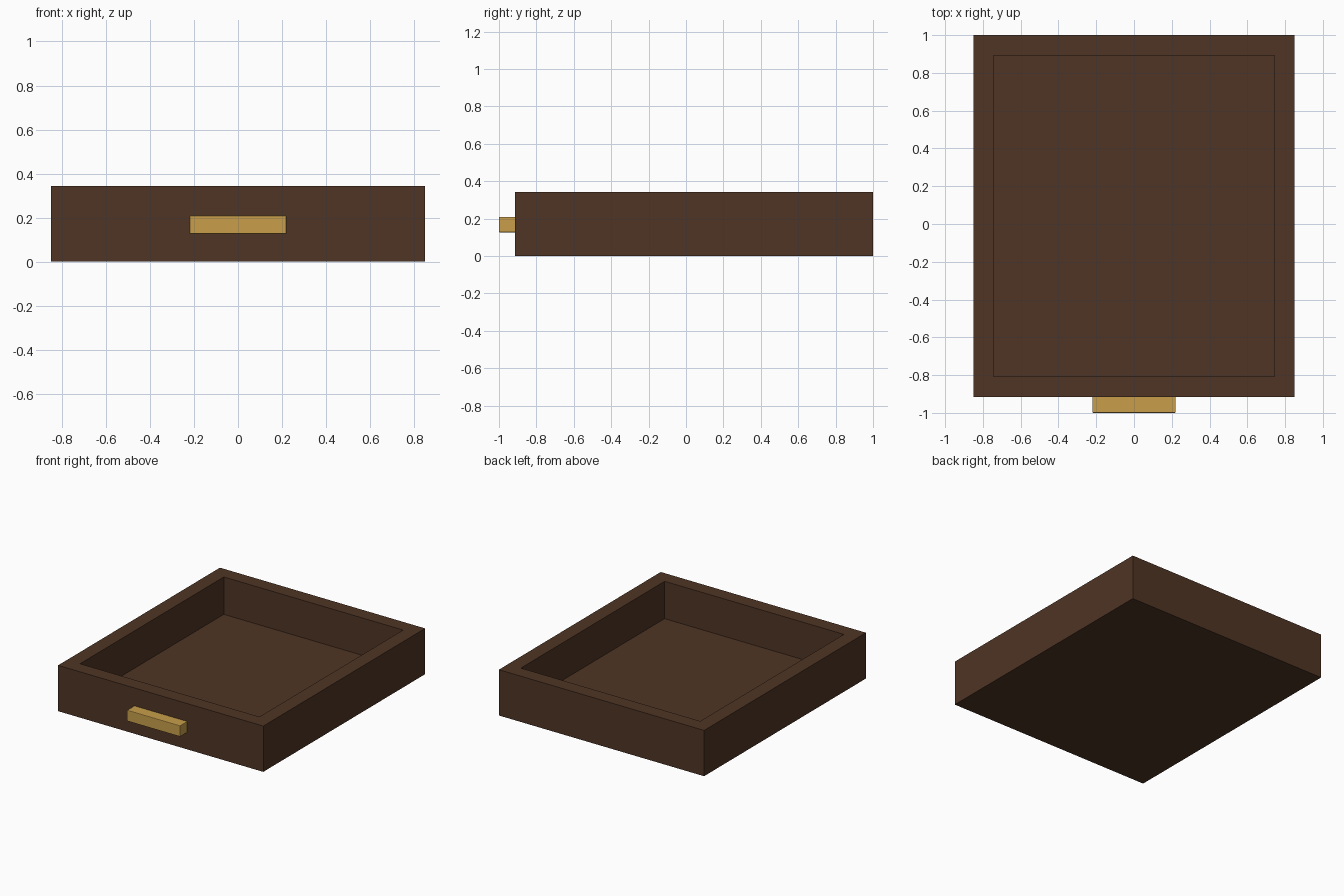
import bpy, bmesh
from mathutils import Vector

if "Cube" in bpy.data.objects:
    bpy.data.objects.remove(bpy.data.objects["Cube"])


def material(name, rgb):
    m = bpy.data.materials.new(name)
    m.diffuse_color = (*rgb, 1)
    m.use_nodes = True
    m.node_tree.nodes["Principled BSDF"].inputs["Base Color"].default_value = m.diffuse_color
    return m


wood = material("dark brown wood", (0.078, 0.035, 0.018))
brass = material("brass", (0.58, 0.345, 0.07))


def box(name, lo, hi, mat):
    """Box between two corners; returns its object and open bmesh."""
    lo, hi = Vector(lo), Vector(hi)
    bm = bmesh.new()
    bmesh.ops.create_cube(bm, size=1)
    bmesh.ops.scale(bm, vec=hi - lo, verts=bm.verts)
    bmesh.ops.translate(bm, vec=(lo + hi) / 2, verts=bm.verts)
    me = bpy.data.meshes.new(name)
    me.materials.append(mat)
    ob = bpy.data.objects.new(name, me)
    bpy.context.collection.objects.link(ob)
    return ob, bm


# Open tray: inset the top face and sink it to the floor level
tray, bm = box("drawer_tray", (-0.85, -0.915, 0), (0.85, 1.0, 0.343), wood)
bm.faces.ensure_lookup_table()
top = max(bm.faces, key=lambda f: f.calc_center_median().z)
bmesh.ops.inset_individual(bm, faces=[top], thickness=0.107, use_even_offset=True)
ext = bmesh.ops.extrude_discrete_faces(bm, faces=[top])["faces"][0]
bmesh.ops.translate(bm, vec=(0, 0, -0.28), verts=ext.verts)
bm.to_mesh(tray.data)
bm.free()

# Bar handle on the front, with slightly softened edges
handle, bm = box("front_handle", (-0.22, -1.0, 0.126), (0.22, -0.91, 0.209), brass)
bmesh.ops.bevel(bm, geom=bm.edges[:], offset=0.004, segments=2,
                profile=0.5, affect='EDGES')
bm.to_mesh(handle.data)
bm.free()
